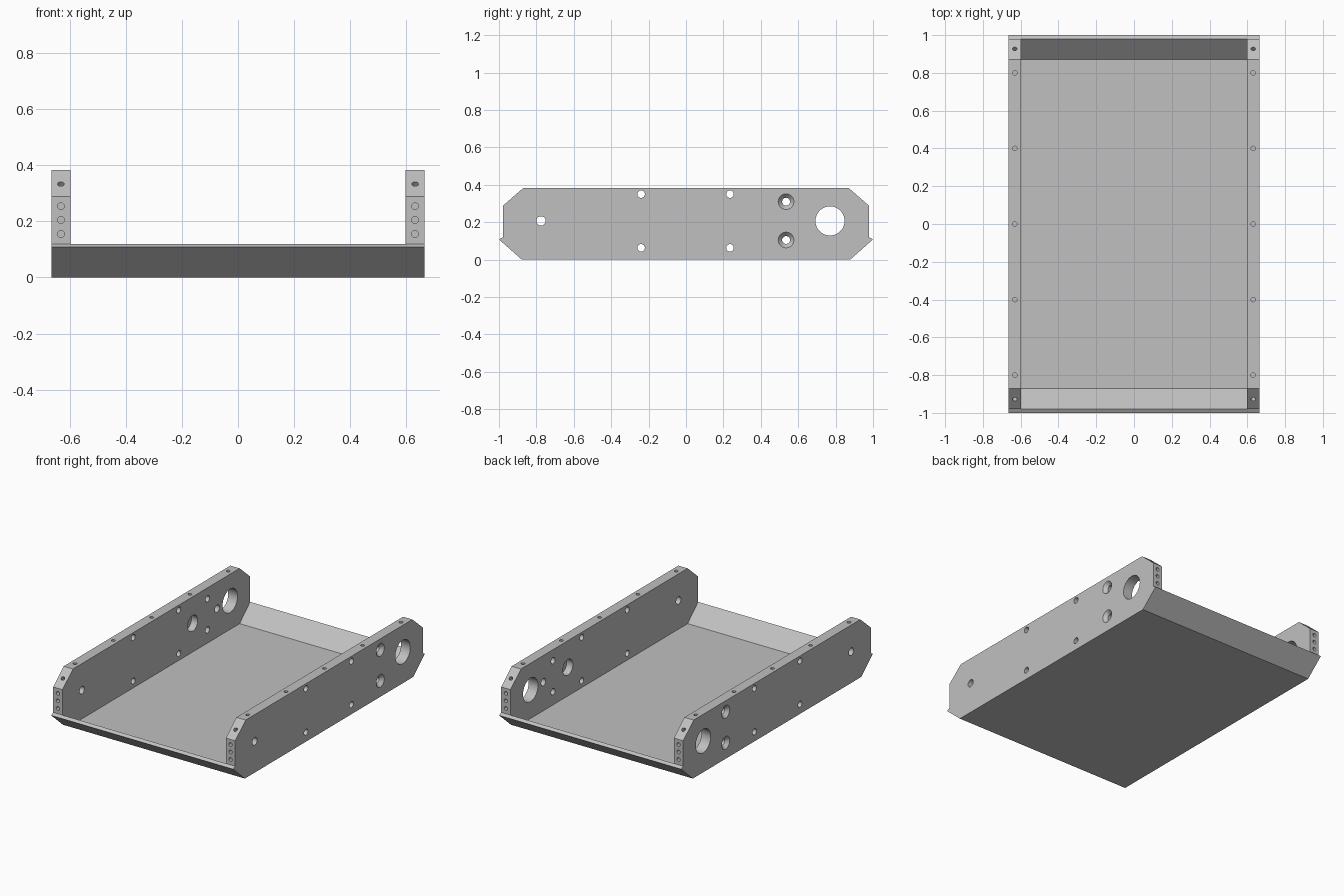
import bpy, bmesh, math
from mathutils import Vector, Matrix

if "Cube" in bpy.data.objects:
    bpy.data.objects.remove(bpy.data.objects["Cube"], do_unlink=True)

grey = bpy.data.materials.new("light grey metal")
grey.use_nodes = True
GREY = (0.53, 0.53, 0.53, 1)
grey.diffuse_color = GREY
grey.node_tree.nodes["Principled BSDF"].inputs["Base Color"].default_value = GREY

INNER, OUTER = 0.597, 0.665    # side plate faces
MID = (INNER + OUTER) / 2


def add_object(name, bm):
    bmesh.ops.recalc_face_normals(bm, faces=bm.faces)
    mesh = bpy.data.meshes.new(name)
    bm.to_mesh(mesh)
    bm.free()
    mesh.materials.append(grey)
    obj = bpy.data.objects.new(name, mesh)
    bpy.context.collection.objects.link(obj)
    return obj


def extrude_profile(name, half, x0, x1):
    """Mirror a half profile of (y, z) points in y and extrude it along x."""
    outline = half + [(-y, z) for y, z in reversed(half)]
    bm = bmesh.new()
    face = bm.faces.new([bm.verts.new((x0, y, z)) for y, z in outline])
    ext = bmesh.ops.extrude_face_region(bm, geom=[face])
    moved = [v for v in ext["geom"] if isinstance(v, bmesh.types.BMVert)]
    bmesh.ops.translate(bm, verts=moved, vec=(x1 - x0, 0, 0))
    return add_object(name, bm)


def drill(obj, start, direction, radius, depth, end_radius=None):
    """Cut a round hole from a surface point, starting slightly outside it."""
    d = Vector(direction).normalized()
    end = radius if end_radius is None else end_radius
    over = 0.01
    top = radius + (radius - end) * over / depth
    centre = Vector(start) + d * (depth - over) / 2
    matrix = Matrix.Translation(centre) @ d.to_track_quat("Z", "Y").to_matrix().to_4x4()
    bm = bmesh.new()
    bmesh.ops.create_cone(bm, cap_ends=True, segments=32, radius1=top, radius2=end,
                          depth=depth + over, matrix=matrix)
    cutter = add_object("hole_cutter", bm)
    cutter.hide_render = True
    mod = obj.modifiers.new("hole", "BOOLEAN")
    mod.operation, mod.solver, mod.object = "DIFFERENCE", "EXACT", cutter
    return cutter


# Folded floor tray with sloping ends
extrude_profile("floor_tray",
                [(0.878, 0), (1.0, 0.108), (0.979, 0.12), (0.87, 0.018)],
                -OUTER, OUTER)

# Side plate resting on the tray
plate = extrude_profile("left_side_plate",
                        [(0.87, 0.018), (0.979, 0.12), (0.979, 0.288), (0.87, 0.383)],
                        INNER, OUTER)
cutters = []

# Through holes across the plate
through = [(-0.775, 0.207, 0.025), (0.77, 0.207, 0.078)]
through += [(y, z, 0.02) for y in (-0.24, 0.235) for z in (0.063, 0.35)]
through += [(0.535, z, 0.021) for z in (0.105, 0.31)]
for y, z, r in through:
    cutters.append(drill(plate, (OUTER, y, z), (-1, 0, 0), r, 0.1))

# Countersinks on the outer face
for z in (0.105, 0.31):
    cutters.append(drill(plate, (OUTER, 0.535, z), (-1, 0, 0), 0.042, 0.026, 0.018))

# Blind pockets in the inner face
for y, r in ((0.38, 0.052), (0.635, 0.024)):
    cutters.append(drill(plate, (INNER, y, 0.207), (1, 0, 0), r, 0.045))

# Screw holes along the top edge
for y in (-0.8, -0.4, 0, 0.4, 0.8):
    cutters.append(drill(plate, (MID, y, 0.383), (0, 0, -1), 0.012, 0.08))

# Screw holes in the end faces and the upper chamfers
for s in (-1, 1):
    for z in (0.155, 0.205, 0.254):
        cutters.append(drill(plate, (MID, s * 0.979, z), (0, -s, 0), 0.012, 0.11))
    cutters.append(drill(plate, (MID, s * 0.927, 0.333), (0, -s * 0.095, -0.109), 0.012, 0.1))

# Bake the holes, then remove the cutters
graph = bpy.context.evaluated_depsgraph_get()
baked = bpy.data.meshes.new_from_object(plate.evaluated_get(graph))
plate.modifiers.clear()
plate.data = baked
baked.materials.clear()
baked.materials.append(grey)
for c in cutters:
    bpy.data.objects.remove(c, do_unlink=True)

# Mirrored plate on the other side
mirrored = baked.copy()
mirrored.transform(Matrix.Scale(-1, 4, (1, 0, 0)))
mirrored.flip_normals()
other = bpy.data.objects.new("right_side_plate", mirrored)
bpy.context.collection.objects.link(other)

# Smooth hole walls, sharp edges elsewhere
for o in bpy.context.selected_objects:
    o.select_set(False)
for o in (plate, other):
    o.select_set(True)
bpy.context.view_layer.objects.active = plate
bpy.ops.object.shade_smooth_by_angle(angle=math.radians(25))
